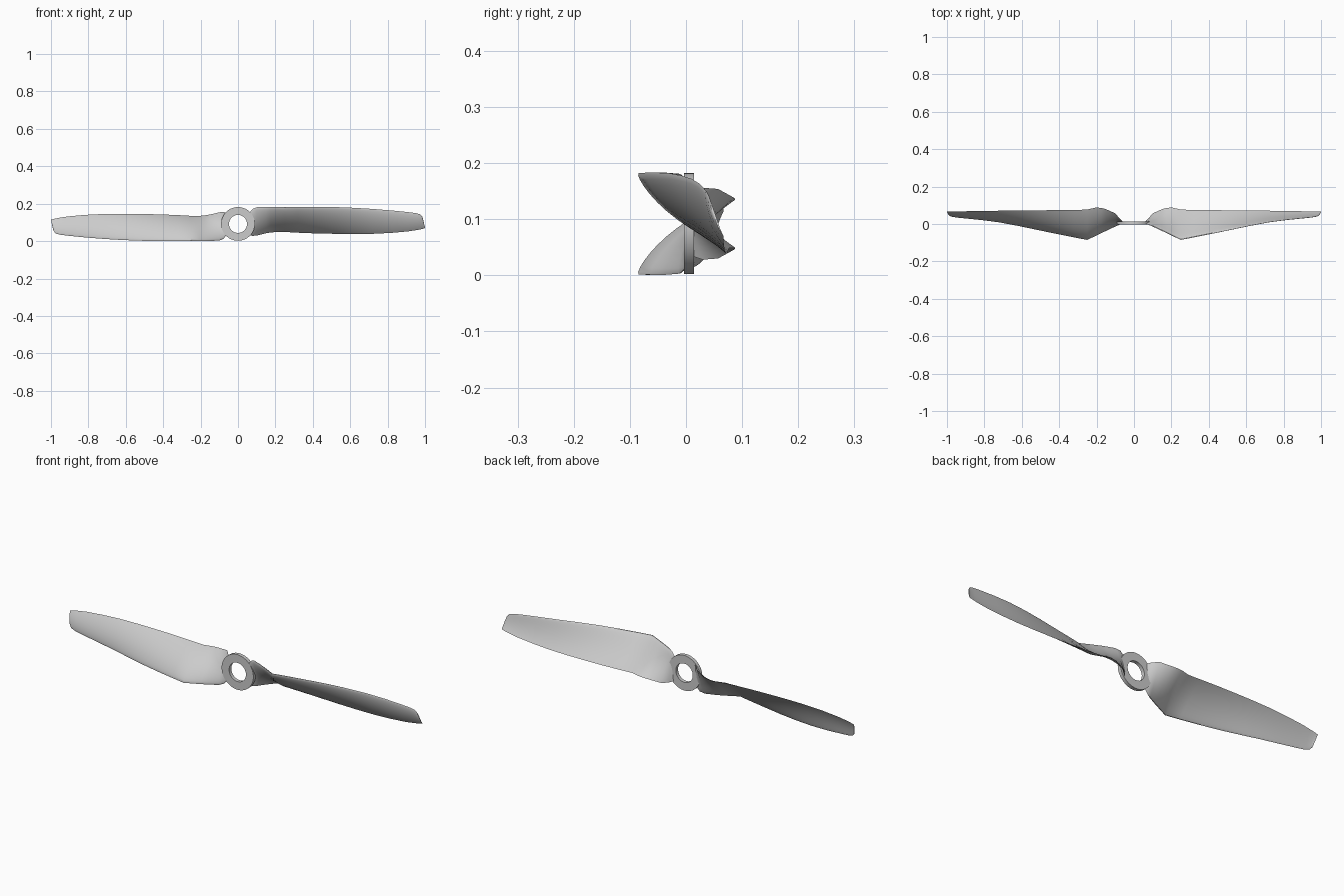
import bpy, bmesh
from math import sin, cos, pi, sqrt
from mathutils import Matrix, Vector

if "Cube" in bpy.data.objects:
    bpy.data.objects.remove(bpy.data.objects["Cube"])

ZC = 0.092          # height of the spin axis
N = 14              # points along each side of the airfoil

# Sections: leading edge (x, y, z), trailing edge (x, y, z), camber, thickness
SECTIONS = [
    ((.060, .000, .150), (.060, .012, .034), .000, .008),
    ((.078, -.002, .172), (.078, .030, .028), .002, .012),
    ((.100, -.012, .181), (.100, .057, .030), .005, .016),
    ((.150, -.036, .183), (.150, .079, .042), .009, .018),
    ((.175, -.048, .183), (.175, .086, .046), .010, .018),
    ((.205, -.063, .183), (.205, .088, .049), .011, .018),
    ((.250, -.085, .182), (.250, .077, .049), .012, .018),
    ((.320, -.071, .183), (.320, .075, .045), .012, .017),
    ((.420, -.051, .183), (.420, .074, .041), .012, .016),
    ((.520, -.030, .182), (.520, .073, .039), .011, .014),
    ((.620, -.009, .178), (.620, .072, .038), .010, .012),
    ((.720, .010, .172), (.720, .071, .039), .009, .010),
    ((.820, .023, .164), (.820, .069, .044), .008, .008),
    ((.900, .031, .156), (.910, .068, .052), .007, .007),
    ((.950, .036, .150), (.960, .067, .060), .006, .006),
    ((.975, .040, .143), (.985, .067, .065), .005, .005),
    ((.987, .045, .128), (.996, .067, .068), .003, .004),
    ((.992, .052, .108), (1.00, .067, .070), .002, .003),
]


def airfoil(le, te, camber, thick):
    """Closed cambered loop between two edge points, bulging to the front."""
    le, te = Vector(le), Vector(te)
    d = te - le
    n = Vector((0, d.z, -d.y)).normalized()

    def point(t, side):
        half = thick * 2.6 * (.2969 * sqrt(t) - .126 * t - .3516 * t**2
                              + .2843 * t**3 - .1036 * t**4) * 2
        half = half / 2.6 * 2.5
        return le + d * t + n * (camber * 4 * t * (1 - t) + side * half)

    ts = [(1 - cos(pi * i / N)) / 2 for i in range(N + 1)]
    return [point(t, 1) for t in ts] + [point(t, -1) for t in ts[-2:0:-1]]


def finish(bm, name, angle):
    bmesh.ops.recalc_face_normals(bm, faces=bm.faces)
    me = bpy.data.meshes.new(name)
    bm.to_mesh(me)
    bm.free()
    ob = bpy.data.objects.new(name, me)
    bpy.context.collection.objects.link(ob)
    bpy.ops.object.select_all(action='DESELECT')
    ob.select_set(True)
    bpy.context.view_layer.objects.active = ob
    bpy.ops.object.shade_smooth_by_angle(angle=angle)
    return ob


def skin(bm, loops, closed=False):
    """Bridge successive vertex loops with quads."""
    pairs = list(zip(loops, loops[1:]))
    if closed:
        pairs.append((loops[-1], loops[0]))
    for a, b in pairs:
        for i in range(len(a)):
            j = (i + 1) % len(a)
            bm.faces.new((a[i], a[j], b[j], b[i]))


# Blades: the second is the first turned half way round the axis
for k, name in enumerate(("right_blade", "left_blade")):
    bm = bmesh.new()
    loops = [[bm.verts.new(p) for p in airfoil(*s)] for s in SECTIONS]
    skin(bm, loops)
    bm.faces.new(loops[0])
    bm.faces.new(loops[-1])
    bmesh.ops.rotate(bm, verts=bm.verts, cent=(0, 0, ZC),
                     matrix=Matrix.Rotation(pi * k, 3, 'Y'))
    finish(bm, name, .6)

# Hub ring: rectangular profile revolved about the y axis
bm = bmesh.new()
profile = [(.048, -.004), (.090, -.004), (.090, .014), (.048, .014)]
rings = [[bm.verts.new((r * cos(a), y, ZC + r * sin(a)))
          for a in (2 * pi * i / 64 for i in range(64))] for r, y in profile]
skin(bm, rings, closed=True)
finish(bm, "hub_ring", .6)
